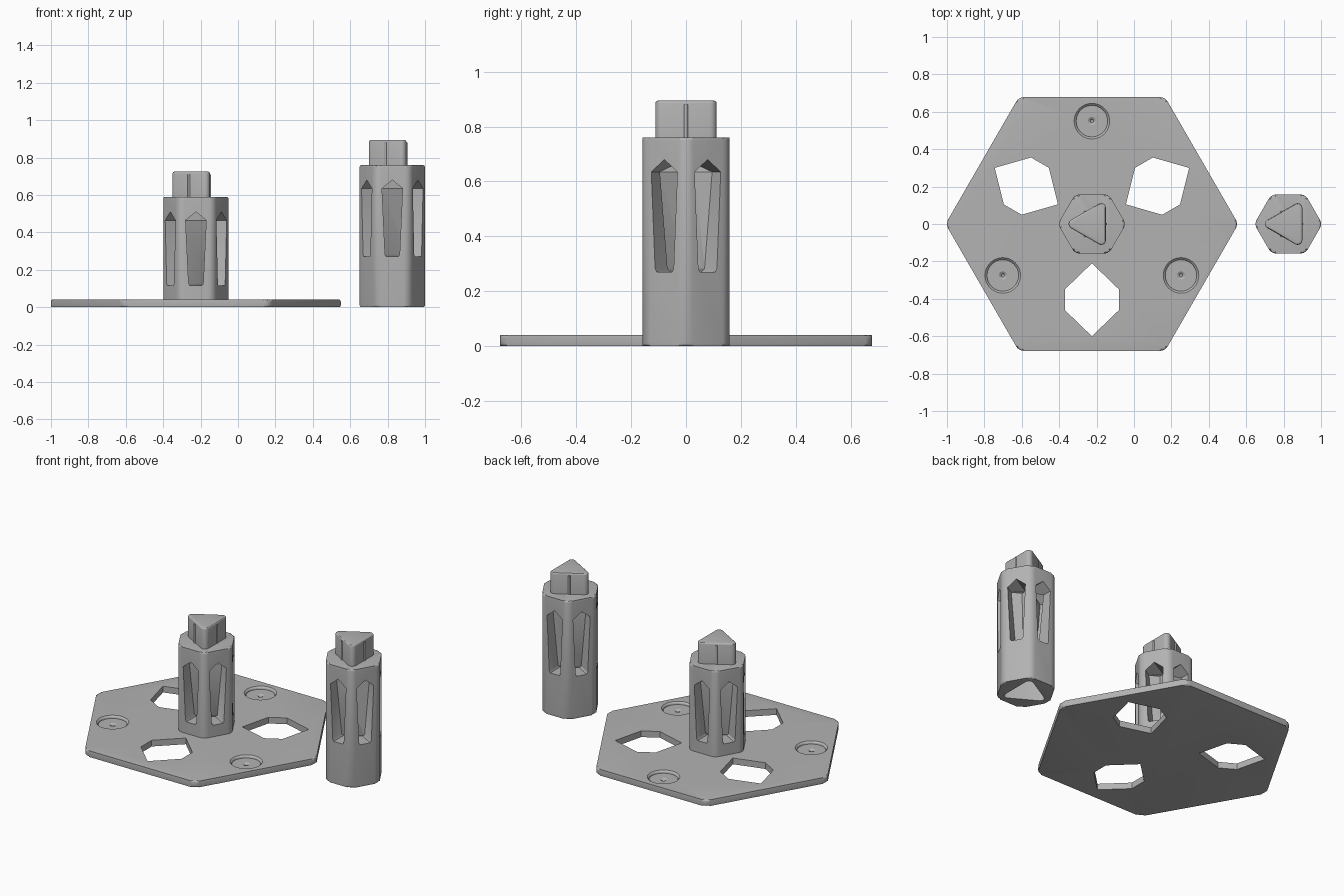
import bpy, bmesh
from math import pi, cos, sin, radians
from mathutils import Matrix, Vector

if "Cube" in bpy.data.objects:
    bpy.data.objects.remove(bpy.data.objects["Cube"])

grey = bpy.data.materials.new("plain grey")
grey.use_nodes = True
COLOUR = (0.45, 0.45, 0.45, 1)
grey.diffuse_color = COLOUR
grey.node_tree.nodes["Principled BSDF"].inputs["Base Color"].default_value = COLOUR


def rounded_polygon(sides, inradius, fillet, phase=0.0, steps=5):
    """Regular polygon outline with rounded corners, one corner at the phase angle."""
    half = pi / sides
    reach = (inradius - fillet) / cos(half)
    points = []
    for i in range(sides):
        a = phase + 2 * half * i
        for s in range(steps + 1):
            b = a - half + 2 * half * s / steps
            points.append((reach * cos(a) + fillet * cos(b), reach * sin(a) + fillet * sin(b)))
    return points


def circle(radius, count=48):
    return [(radius * cos(2 * pi * i / count), radius * sin(2 * pi * i / count)) for i in range(count)]


def loft(name, rings, matrix=Matrix(), bevel_ends=(), bevel=0.01):
    """Closed solid through (outline, height) rings, with rounded rims at the chosen heights."""
    bm = bmesh.new()
    loops = [[bm.verts.new((x, y, z)) for x, y in outline] for outline, z in rings]
    n = len(loops[0])
    bm.faces.new(loops[0][::-1])
    bm.faces.new(loops[-1])
    for low, high in zip(loops, loops[1:]):
        for i in range(n):
            j = (i + 1) % n
            bm.faces.new((low[i], low[j], high[j], high[i]))
    rims = [e for e in bm.edges for z in bevel_ends
            if all(abs(v.co.z - z) < 1e-5 for v in e.verts)]
    if rims:
        bmesh.ops.bevel(bm, geom=rims, offset=bevel, segments=3, profile=0.5, affect='EDGES')
    bmesh.ops.recalc_face_normals(bm, faces=bm.faces)
    bm.transform(matrix)
    mesh = bpy.data.meshes.new(name)
    bm.to_mesh(mesh)
    bm.free()
    mesh.materials.append(grey)
    obj = bpy.data.objects.new(name, mesh)
    bpy.context.collection.objects.link(obj)
    return obj


def activate(obj):
    bpy.ops.object.select_all(action='DESELECT')
    obj.select_set(True)
    bpy.context.view_layer.objects.active = obj


def cut(target, cutters):
    """Subtract each cutter and remove it."""
    activate(target)
    for cutter in cutters:
        mod = target.modifiers.new("cut", 'BOOLEAN')
        mod.operation = 'DIFFERENCE'
        mod.solver = 'EXACT'
        mod.object = cutter
        bpy.ops.object.modifier_apply(modifier=mod.name)
        bpy.data.objects.remove(cutter)


def smooth(obj):
    activate(obj)
    bpy.ops.object.shade_smooth_by_angle(angle=radians(30))


def turn(degrees):
    return Matrix.Rotation(radians(degrees), 4, 'Z')


def at(x, y=0.0):
    return Matrix.Translation(Vector((x, y, 0)))


def make_post(prefix, x, bottom, top, sill, bevel_ends):
    """Hexagonal post with six coffin-shaped windows and a triangular plug."""
    post = loft(prefix + "_post",
                [(rounded_polygon(6, 0.158, 0.05), z) for z in (bottom, top)],
                at(x), bevel_ends)
    # Through windows, each opening two opposite faces
    half_shape = [(0.032, sill), (0.039, sill + 0.012), (0.055, top - 0.125)]
    window = half_shape + [(0, top - 0.08)] + [(-u, z) for u, z in reversed(half_shape)]
    cut(post, [loft("window_cutter", [(window, -0.3), (window, 0.3)],
                    at(x) @ turn(60 * k) @ Matrix.Rotation(pi / 2, 4, 'X'))
               for k in range(3)])

    # Plug on top, with a thin rib on each side
    plug_top = top + 0.135
    plug = loft(prefix + "_plug",
                [(rounded_polygon(3, 0.075, 0.025, pi), z) for z in (top - 0.005, plug_top)],
                at(x), (plug_top,))
    smooth(plug)
    for k in range(3):
        rib = loft(f"{prefix}_plug_rib_{k + 1}",
                   [(circle(0.007, 16), z) for z in (top - 0.005, plug_top - 0.015)],
                   at(x) @ turn(120 * k) @ at(0.074))
        smooth(rib)
    return post


# Base plate with three openings and three round recesses
PLATE_X, PLATE_TOP = -0.225, 0.04
plate = loft("base_plate",
             [(rounded_polygon(6, 0.678, 0.05), z) for z in (0, PLATE_TOP)],
             at(PLATE_X), (0, PLATE_TOP))
opening = [(0, -0.21), (-0.145, -0.35), (-0.145, -0.46), (0, -0.60), (0.145, -0.46), (0.145, -0.35)]
recess = [(0.008, 0.010), (0.012, 0.018), (0.022, 0.024), (0.084, 0.024),
          (0.086, 0.032), (0.095, PLATE_TOP), (0.095, 0.06)]
cutters = []
for k in range(3):
    spin = at(PLATE_X) @ turn(120 * k)
    cutters.append(loft("opening_cutter", [(opening, -0.1), (opening, 0.1)], spin))
    cutters.append(loft("recess_cutter", [(circle(r), z) for r, z in recess], spin @ at(0, 0.55)))
cut(plate, cutters)
smooth(plate)

# Short post fixed to the plate
short_post = make_post("short", PLATE_X, 0.03, 0.59, 0.115, (0.59,))
smooth(short_post)

# Tall loose post with a triangular socket underneath
TALL_X = 0.825
tall_post = make_post("tall", TALL_X, 0, 0.76, 0.27, (0, 0.76))
socket = rounded_polygon(3, 0.08, 0.025, pi)
cut(tall_post, [loft("socket_cutter", [(socket, -0.1), (socket, 0.15)], at(TALL_X))])
smooth(tall_post)
